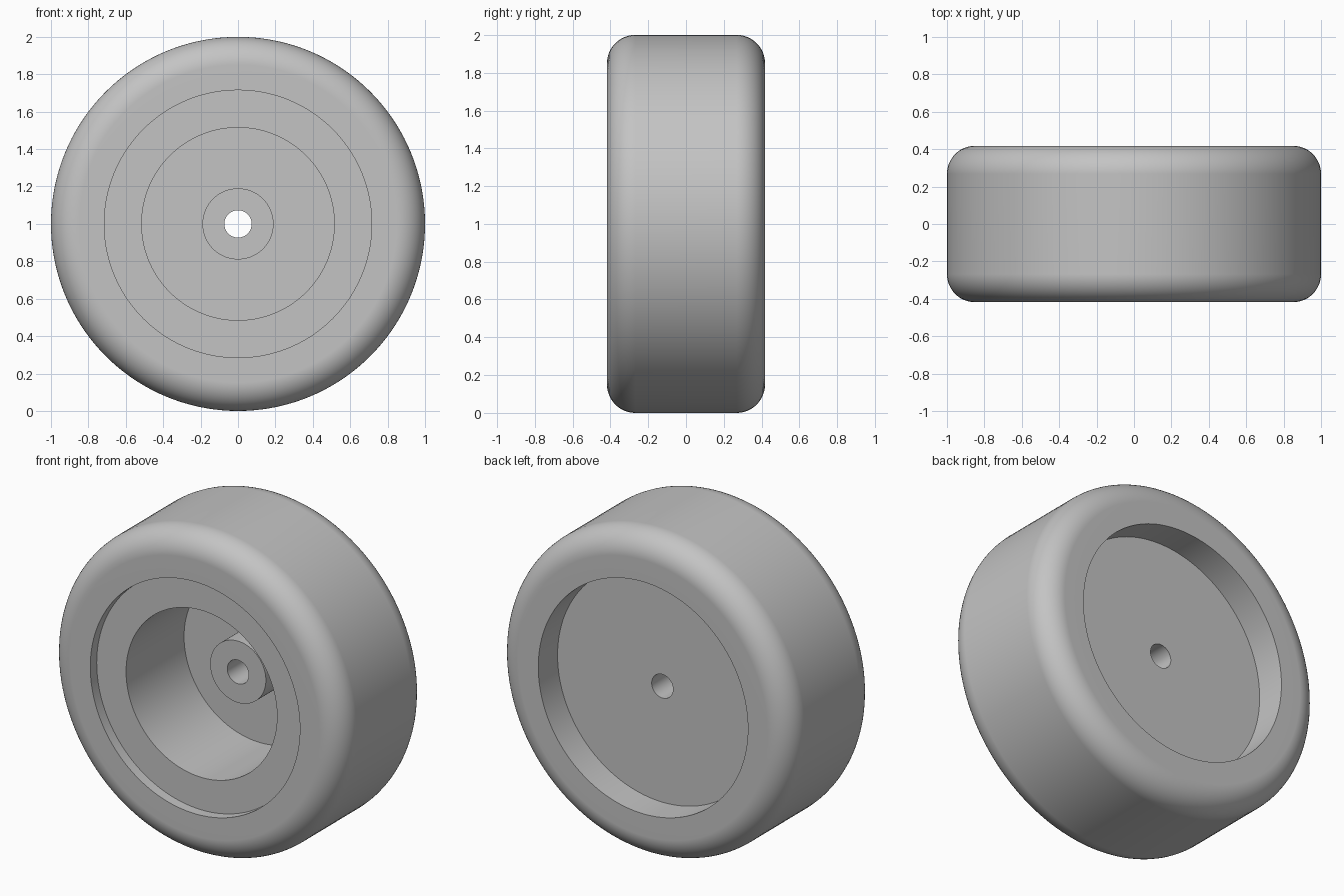
import bpy
import bmesh
from math import cos, sin, pi, radians

cube = bpy.data.objects.get("Cube")
if cube:
    bpy.data.objects.remove(cube, do_unlink=True)

SEGMENTS = 144
RADIUS = 1.0          # outer radius of the tyre
HALF_WIDTH = 0.418    # half of the tyre width
FILLET = 0.15         # rounded tyre shoulder
SEAT = 0.715          # where tyre and wheel meet
WELL = 0.515          # radius of the deep front well
BOSS = 0.19           # radius of the centre boss
BORE = 0.073          # radius of the axle hole
FRONT_FACE = -0.355   # recessed front ring
WEB_FRONT, WEB_BACK = 0.21, 0.23
BOSS_FRONT = 0.0

grey = bpy.data.materials.new("plain grey")
grey.use_nodes = True
colour = (0.55, 0.55, 0.55, 1)
grey.diffuse_color = colour
grey.node_tree.nodes["Principled BSDF"].inputs["Base Color"].default_value = colour


def lathe(name, profile):
    """Turn a (radius, y) profile around the axle."""
    bm = bmesh.new()
    rings = []
    for r, y in profile:
        rings.append([bm.verts.new((r * cos(2 * pi * i / SEGMENTS), y,
                                    RADIUS + r * sin(2 * pi * i / SEGMENTS)))
                      for i in range(SEGMENTS)])
    for a, b in zip(rings, rings[1:]):
        for i in range(SEGMENTS):
            j = (i + 1) % SEGMENTS
            bm.faces.new((a[i], b[i], b[j], a[j]))
    mesh = bpy.data.meshes.new(name)
    bm.to_mesh(mesh)
    bm.free()
    mesh.materials.append(grey)
    obj = bpy.data.objects.new(name, mesh)
    bpy.context.collection.objects.link(obj)
    bpy.ops.object.select_all(action="DESELECT")
    obj.select_set(True)
    bpy.context.view_layer.objects.active = obj
    bpy.ops.object.shade_smooth_by_angle(angle=radians(30))
    # keep the flat side walls evenly shaded beside the fillets
    weighted = obj.modifiers.new("flat_faces", "WEIGHTED_NORMAL")
    weighted.keep_sharp = True
    return obj


def shoulder(centre_y, start):
    """Quarter-round fillet running counter-clockwise from the start angle."""
    steps = 12
    angles = [start + pi / 2 * k / steps for k in range(steps + 1)]
    return [(RADIUS - FILLET + FILLET * cos(t), centre_y + FILLET * sin(t))
            for t in angles]


# Tyre: side walls, rounded shoulders and flat tread
tyre = lathe("tyre", [(SEAT, FRONT_FACE), (SEAT, -HALF_WIDTH)]
             + shoulder(FILLET - HALF_WIDTH, -pi / 2)
             + shoulder(HALF_WIDTH - FILLET, 0)
             + [(SEAT, HALF_WIDTH), (SEAT, WEB_BACK)])

# Wheel: back web, axle bore, boss, deep well and front ring
wheel = lathe("wheel", [
    (SEAT, WEB_BACK), (BORE, WEB_BACK),
    (BORE, BOSS_FRONT), (BOSS, BOSS_FRONT),
    (BOSS, WEB_FRONT), (WELL, WEB_FRONT),
    (WELL, FRONT_FACE), (SEAT, FRONT_FACE)])
